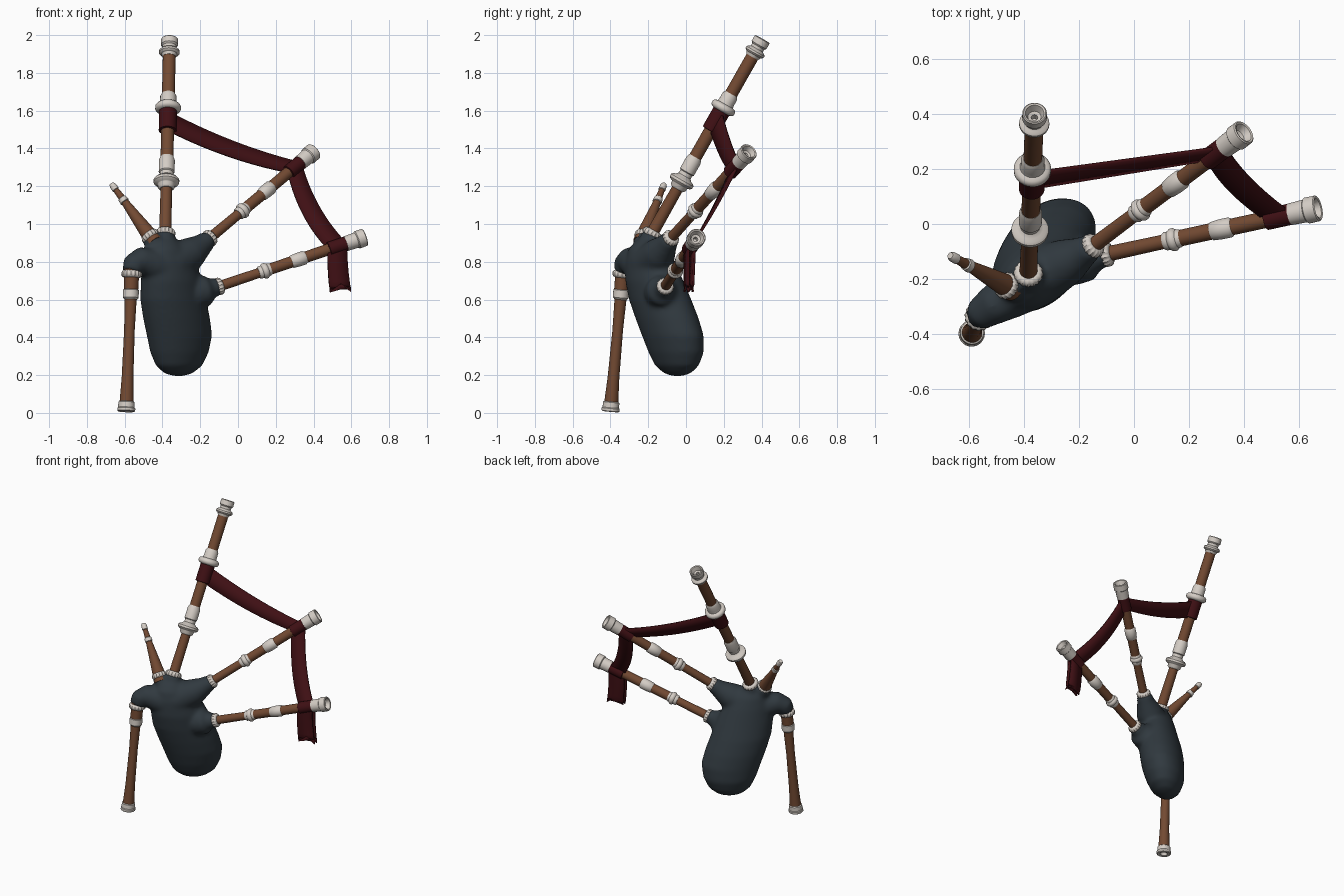
import bpy, bmesh, math
from mathutils import Vector as V

if "Cube" in bpy.data.objects:
    bpy.data.objects.remove(bpy.data.objects["Cube"])

def material(name, rgb):
    m = bpy.data.materials.new(name)
    m.diffuse_color = (*rgb, 1)
    m.use_nodes = True
    m.node_tree.nodes["Principled BSDF"].inputs["Base Color"].default_value = m.diffuse_color
    return m

WOOD = material("brown_wood", (0.17, 0.068, 0.032))
IVORY = material("ivory", (0.66, 0.61, 0.56))
BAG = material("slate_cloth", (0.03, 0.041, 0.05))
RED = material("dark_red_ribbon", (0.05, 0.005, 0.007))

def finish(name, bm, mat, angle=40):
    bmesh.ops.recalc_face_normals(bm, faces=bm.faces)
    me = bpy.data.meshes.new(name)
    bm.to_mesh(me)
    bm.free()
    me.materials.append(mat)
    ob = bpy.data.objects.new(name, me)
    bpy.context.collection.objects.link(ob)
    bpy.ops.object.select_all(action='DESELECT')
    ob.select_set(True)
    bpy.context.view_layer.objects.active = ob
    bpy.ops.object.shade_smooth_by_angle(angle=math.radians(angle))
    return ob

def loft(bm, rings):
    """Skin closed rings of points and cap both ends."""
    vs = [[bm.verts.new(p) for p in r] for r in rings]
    n = len(vs[0])
    for a, b in zip(vs, vs[1:]):
        for i in range(n):
            bm.faces.new((a[i], a[(i + 1) % n], b[(i + 1) % n], b[i]))
    bm.faces.new(vs[0])
    bm.faces.new(vs[-1])

def circle(c, axis, r, n=32, wave=0.0):
    axis = V(axis).normalized()
    u = axis.cross(V((0.31, -0.9, 0.2))).normalized()
    w = axis.cross(u)
    out = []
    for i in range(n):
        a = 2 * math.pi * i / n
        out.append(V(c) + (u * math.cos(a) + w * math.sin(a)) * r * (1 + wave * math.cos(a * n / 4)))
    return out

def turned(name, p, q, profile, mat, wave=0.0, n=32):
    """Turned part on the line p-q; profile holds (distance from p, radius)."""
    ax = (V(q) - V(p)).normalized()
    bm = bmesh.new()
    loft(bm, [circle(V(p) + ax * d, ax, r, n, wave) for d, r in profile])
    return finish(name, bm, mat)

def bead(d, r, h, core):
    """Rounded collar profile centred on d."""
    return [(d - h, core), (d - h * .8, r * .88), (d - h * .35, r), (d + h * .35, r), (d + h * .8, r * .88), (d + h, core)]

def frill(name, p, q, r):
    turned(name, p, q, bead(0.0, r, 0.02, r * .7), IVORY, 0.04, 64)

def recessed_end(L, r, hole):
    return [(L - .004, r * .97), (L, r * .88), (L - .003, hole), (L - .03, hole * .7), (L - .035, .012), (L - .06, .010)]

# Bass drone
B0, B1 = V((-.385, -.18, .95)), V((-.362, .405, 1.98))
BL = (B1 - B0).length
turned("bass_drone_shaft", B0, B1, [(-.03, .033), (.3, .03), (.33, .034), (.8, .034), (1.12, .034)], WOOD)
frill("bass_drone_frill", B0, B1, .052)
turned("bass_drone_lower_ring", B0, B1,
       [(.27, .034), (.28, .044), (.296, .046)] + bead(.318, .068, .02, .048) + [(.35, .036), (.37, .036), (.375, .042),
        (.445, .042), (.465, .035)], IVORY)
turned("bass_drone_upper_ring", B0, B1,
       bead(.765, .068, .022, .046) + [(.80, .043), (.835, .043), (.85, .035)], IVORY)
turned("bass_drone_cap", B0, B1,
       [(1.075, .035), (1.085, .04)] + bead(1.105, .055, .015, .042) + [(1.125, .036), (1.14, .037), (1.148, .045)]
       + recessed_end(BL, .046, .034), IVORY)

# Tenor drones share one design
T0, T1 = V((-.15, -.08, .925)), V((.402, .335, 1.385))
S0, S1 = V((-.10, -.11, .67)), V((.672, .058, .93))
for tag, p, q in (("upper", T0, T1), ("lower", S0, S1)):
    L = (q - p).length
    n = tag + "_tenor_drone_"
    turned(n + "shaft", p, q, [(-.03, .028), (.25, .026), (.28, .03), (L - .08, .031)], WOOD)
    frill(n + "frill", p, q, .045)
    turned(n + "ring", p, q, [(.225, .029), (.232, .034)] + bead(.262, .042, .016, .034) + [(.285, .034), (.295, .029)], IVORY)
    turned(n + "ferrule", p, q, [(.41, .029), (.415, .034), (.45, .037), (.485, .037), (.495, .03)], IVORY)
    turned(n + "cap", p, q, [(L - .115, .031), (L - .11, .04), (L - .05, .042), (L - .045, .048)]
           + recessed_end(L, .049, .036), IVORY)

# Blowpipe
P0, P1 = V((-.465, -.225, .935)), V((-.67, -.115, 1.213))
turned("blowpipe_shaft", P0, P1, [(-.04, .044), (.02, .04), (.24, .02), (.34, .014)], WOOD)
frill("blowpipe_frill", P0, P1, .048)
turned("blowpipe_ring", P0, P1, [(.235, .02), (.238, .025), (.262, .023), (.266, .018)], IVORY)
turned("blowpipe_tip", P0, P1, [(.318, .014), (.322, .019), (.35, .018), (.362, .012)], IVORY)

# Chanter
C0, C1 = V((-.563, -.335, .735)), V((-.592, -.4, .007))
CL = (C1 - C0).length
turned("chanter_stock", C0, C1, [(-.03, .04), (.09, .038)], WOOD)
frill("chanter_frill", C0, C1, .053)
turned("chanter_ring", C0, C1, [(.08, .036), (.085, .042), (.125, .042), (.135, .033)], IVORY)
turned("chanter_pipe", C0, C1, [(.12, .032), (.3, .028), (.55, .031), (CL - .03, .038)], WOOD)
turned("chanter_foot", C0, C1, [(CL - .055, .036), (CL - .05, .043), (CL - .022, .044), (CL - .018, .048)]
       + recessed_end(CL, .049, .025), IVORY)

# Bag: leaning oval body plus sleeves, fused by remeshing
bm = bmesh.new()
ang = math.radians(40)
body = [  # z, centre x, centre y, long radius, short radius
    (.195, -.315, -.045, .03, .02), (.21, -.315, -.045, .085, .06), (.25, -.312, -.048, .137, .098),
    (.32, -.310, -.052, .172, .125), (.41, -.310, -.07, .194, .138), (.5, -.325, -.1, .198, .142),
    (.6, -.343, -.137, .195, .14), (.7, -.352, -.168, .182, .13), (.8, -.365, -.19, .155, .112),
    (.87, -.375, -.2, .12, .09), (.91, -.38, -.2, .075, .06)]
loft(bm, [[V((cx + a * math.cos(t) * math.cos(ang) - b * math.sin(t) * math.sin(ang),
              cy + a * math.cos(t) * math.sin(ang) + b * math.sin(t) * math.cos(ang), z))
           for t in (2 * math.pi * i / 40 for i in range(40))] for z, cx, cy, a, b in body])

def sleeve(pts):
    """Tube through (point, radius) pairs."""
    c = [V(p) for p, r in pts]
    loft(bm, [circle(c[i], c[min(i + 1, len(c) - 1)] - c[max(i - 1, 0)], pts[i][1], 24) for i in range(len(c))])

sleeve([((-.375, -.225, .8), .08), ((-.384, -.195, .9), .058), (B0, .05)])
sleeve([((-.35, -.19, .79), .11), ((-.24, -.135, .85), .085), ((-.19, -.105, .89), .06), (T0, .046)])
sleeve([((-.32, -.13, .62), .08), ((-.21, -.135, .64), .088), ((-.165, -.125, .65), .082),
        ((-.14, -.118, .66), .055), (S0, .045)])
sleeve([((-.40, -.215, .82), .08), ((-.44, -.225, .89), .055), (P0, .048)])
sleeve([((-.38, -.215, .76), .10), ((-.46, -.265, .79), .085), ((-.52, -.3, .805), .072),
        ((-.552, -.322, .785), .062), (C0 + V((0, 0, .01)), .052)])
bag = finish("bag", bm, BAG, 180)
rm = bag.modifiers.new("fuse", 'REMESH')
rm.mode = 'VOXEL'
rm.voxel_size = .012
rm.use_smooth_shade = True
sm = bag.modifiers.new("soften", 'SMOOTH')
sm.factor = .5
sm.iterations = 8

# Ribbon: strips whose width follows the pipes they are tied to
def strip(name, a, b, wa, wb, sag, notch=0.0, n=14):
    bm = bmesh.new()
    rows = []
    for i in range(n + 1):
        t = i / n
        c = V(a).lerp(V(b), t) + V(sag) * (4 * t * (1 - t))
        w = V(wa).lerp(V(wb), t)
        rows.append([bm.verts.new(c + w * k + V((0, 0, notch if i == n and k == 0 else 0))) for k in (-.5, 0, .5)])
    for r, s in zip(rows, rows[1:]):
        for k in (0, 1):
            bm.faces.new((r[k], r[k + 1], s[k + 1], s[k]))
    so = finish(name, bm, RED).modifiers.new("thickness", 'SOLIDIFY')
    so.thickness, so.offset = .012, 0

ub, ut, us = [(q - p).normalized() for p, q in ((B0, B1), (T0, T1), (S0, S1))]
kb, kt, ks = B0 + ub * .685, T0 + ut * .675, S0 + us * .675
strip("ribbon_long_span", kb, kt, ub * .115, ut * .095, (0, 0, -.025))
strip("ribbon_short_span", kt, ks, ut * .105, us * .105, (-.025, 0, -.02))
for name, y in (("ribbon_front_tail", -.022), ("ribbon_back_tail", .012)):
    strip(name, ks + V((0, y, .02)), V((.543, .018 + y * .7, .64)), (.1, .02, .02), (.112, .02, 0), (-.006, 0, 0), .045)
for name, k, u, r, h in (("bass", kb, ub, .047, .06), ("upper", kt, ut, .039, .05), ("lower", ks, us, .039, .05)):
    turned("ribbon_wrap_" + name, k - u * h, k + u * h, [(0, r * .8), (0.002, r), (2 * h - .002, r), (2 * h, r * .8)], RED)
